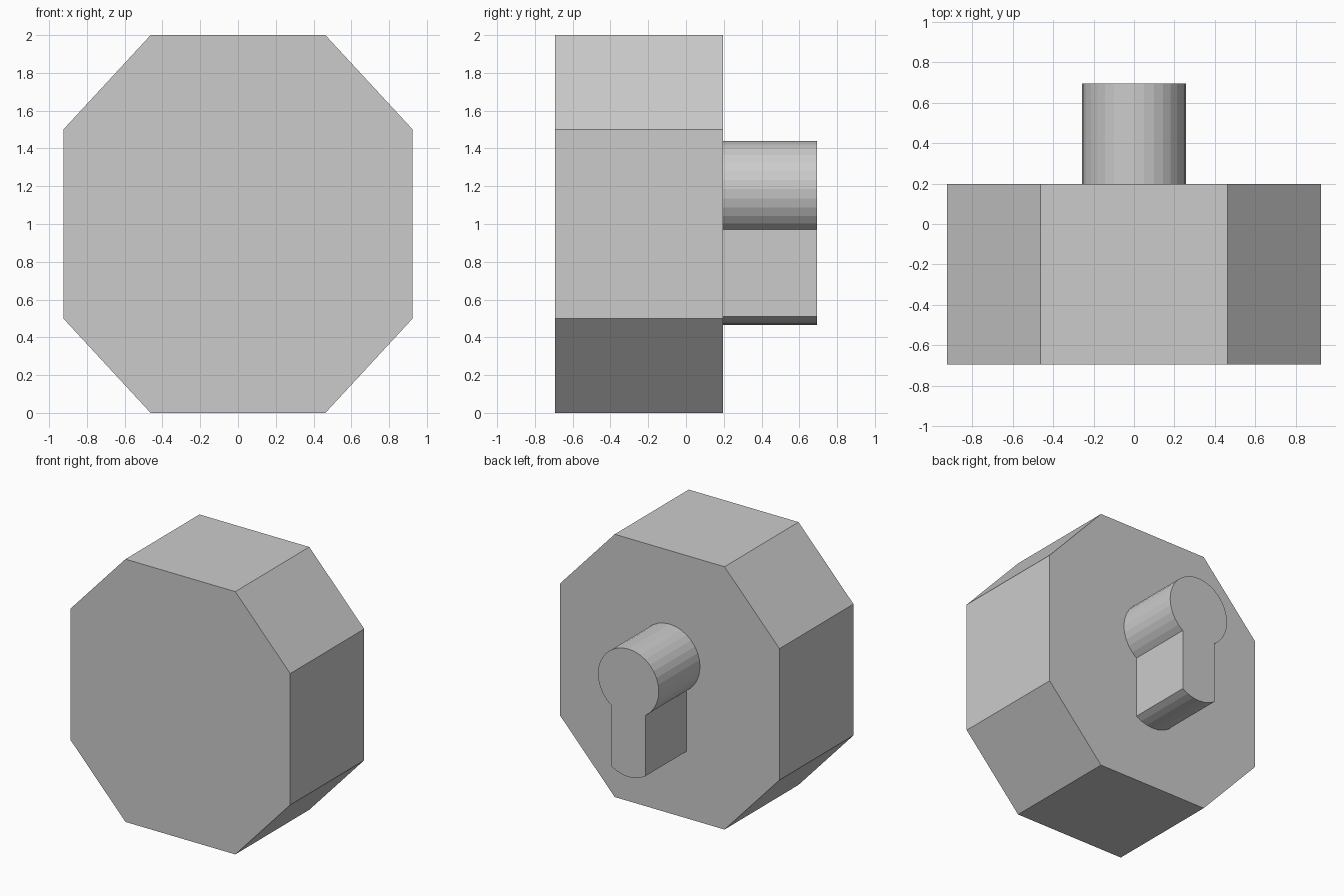
import bpy, bmesh
from math import sin, cos, radians

if "Cube" in bpy.data.objects:
    bpy.data.objects.remove(bpy.data.objects["Cube"])


def extrude_profile(name, profile, y0, y1):
    """Solid made by sweeping an (x, z) outline from y0 to y1."""
    bm = bmesh.new()
    face = bm.faces.new([bm.verts.new((x, y0, z)) for x, z in profile])
    swept = bmesh.ops.extrude_face_region(bm, geom=[face], use_keep_orig=True)
    verts = [g for g in swept["geom"] if isinstance(g, bmesh.types.BMVert)]
    bmesh.ops.translate(bm, verts=verts, vec=(0, y1 - y0, 0))
    bmesh.ops.recalc_face_normals(bm, faces=bm.faces)
    mesh = bpy.data.meshes.new(name)
    bm.to_mesh(mesh)
    bm.free()
    obj = bpy.data.objects.new(name, mesh)
    bpy.context.collection.objects.link(obj)
    return obj


FRONT, STEP, BACK = -0.693, 0.197, 0.693

# Octagonal block
half = [(0.4625, 0), (0.925, 0.5), (0.925, 1.5), (0.4625, 2)]
extrude_profile("octagon_block", half + [(-x, z) for x, z in reversed(half)], FRONT, STEP)

# Keyhole-shaped peg: round head, straight stem, curved foot
R, SEG = 0.256, 360 / 32
HEAD_Z, FOOT_Z = 1.184, 0.722


def arc(cz, first, last):
    """Arc points; angles count in 1/32 turns from straight down."""
    return [(R * sin(radians(i * SEG)), cz - R * cos(radians(i * SEG)))
            for i in range(first, last + 1)]


extrude_profile("keyhole_peg", arc(HEAD_Z, 3, 29) + arc(FOOT_Z, -3, 3), STEP, BACK)
